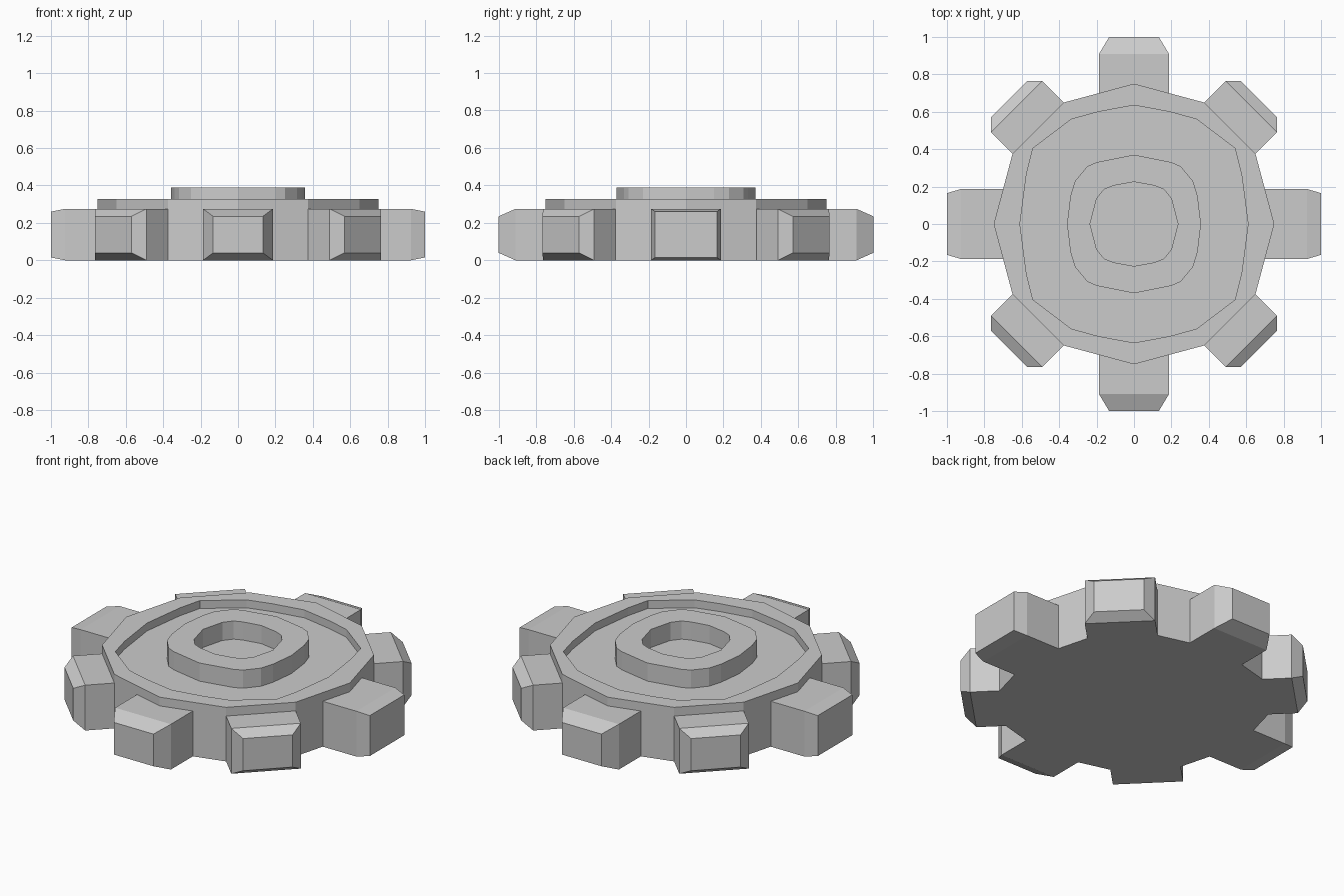
import bpy, bmesh, math
from mathutils import Matrix

cube = bpy.data.objects.get("Cube")
if cube:
    bpy.data.objects.remove(cube, do_unlink=True)

# One plain grey for the whole gear
GREY = (0.6, 0.6, 0.6, 1)
metal = bpy.data.materials.new("plain grey")
metal.use_nodes = True
metal.diffuse_color = GREY
metal.node_tree.nodes["Principled BSDF"].inputs["Base Color"].default_value = GREY


def finish(bm, name):
    bmesh.ops.recalc_face_normals(bm, faces=bm.faces)
    mesh = bpy.data.meshes.new(name)
    bm.to_mesh(mesh)
    bm.free()
    mesh.materials.append(metal)
    obj = bpy.data.objects.new(name, mesh)
    bpy.context.collection.objects.link(obj)
    return obj


def prism(name, loops, bottom, top):
    """Upright prism; a second loop cuts a hole through it."""
    bm = bmesh.new()
    edges = []
    for loop in loops:
        verts = [bm.verts.new((x, y, bottom)) for x, y in loop]
        edges += [bm.edges.new((a, b)) for a, b in zip(verts, verts[1:] + verts[:1])]
    bmesh.ops.triangle_fill(bm, edges=edges, use_beauty=True, normal=(0, 0, 1))
    raised = bmesh.ops.extrude_face_region(bm, geom=bm.faces[:], use_keep_orig=True)["geom"]
    bmesh.ops.translate(bm, vec=(0, 0, top - bottom),
                        verts=[g for g in raised if isinstance(g, bmesh.types.BMVert)])
    return finish(bm, name)


def four_way(quarter):
    """Mirror a quarter outline, running from +y to +x, into a full loop."""
    right = quarter + [(x, -y) for x, y in quarter[-2::-1]]
    return right + [(-x, y) for x, y in right[-2:0:-1]]


def tooth(name, angle, root, shoulder, tip, half, tip_half, bevel):
    """Block pointing outward with its outer end tapered on all sides."""
    bm = bmesh.new()
    height = 0.275
    rings = []
    for r, w, inset in ((root, half, 0), (shoulder, half, 0), (tip, tip_half, bevel)):
        rings.append([bm.verts.new(p) for p in (
            (r, -w, inset), (r, w, inset), (r, w, height - inset), (r, -w, height - inset))])
    for a, b in zip(rings, rings[1:]):
        for i in range(4):
            j = (i + 1) % 4
            bm.faces.new((a[i], a[j], b[j], b[i]))
    bm.faces.new(rings[0])
    bm.faces.new(rings[-1])
    bmesh.ops.rotate(bm, verts=bm.verts, cent=(0, 0, 0),
                     matrix=Matrix.Rotation(math.radians(angle), 3, 'Z'))
    finish(bm, name)


# Twelve-sided wheel with a raised rim around a sunken floor
FLOOR = 0.28
wheel = [(0.75 * math.cos(math.tau * i / 12), 0.75 * math.sin(math.tau * i / 12))
         for i in range(12)]
recess = four_way([(0, 0.635), (0.19, 0.6), (0.335, 0.56), (0.54, 0.405), (0.575, 0.265), (0.61, 0)])
prism("wheel_body", [wheel], 0, FLOOR)
prism("raised_rim", [wheel, recess], FLOOR, 0.328)

# Hub ring standing on the floor
hub_outer = four_way([(0, 0.37), (0.2, 0.33), (0.25, 0.308), (0.315, 0.23), (0.34, 0.15), (0.358, 0)])
hub_inner = four_way([(0, 0.225), (0.11, 0.205), (0.16, 0.185), (0.2, 0.135), (0.235, 0)])
prism("hub_ring", [hub_outer, hub_inner], FLOOR, 0.39)

# Eight teeth: sides, front and back, then the diagonals
for side, angle in (("left", 0), ("right", 180)):
    tooth(side + "_tooth", angle, 0.68, 0.925, 1.0, 0.187, 0.165, 0.015)
for side, angle in (("back", 90), ("front", 270)):
    tooth(side + "_tooth", angle, 0.68, 0.91, 1.0, 0.187, 0.133, 0.04)
for i, side in enumerate(("back_left", "back_right", "front_right", "front_left")):
    tooth(side + "_tooth", 45 + 90 * i, 0.7, 0.887, 0.944, 0.194, 0.138, 0.04)
